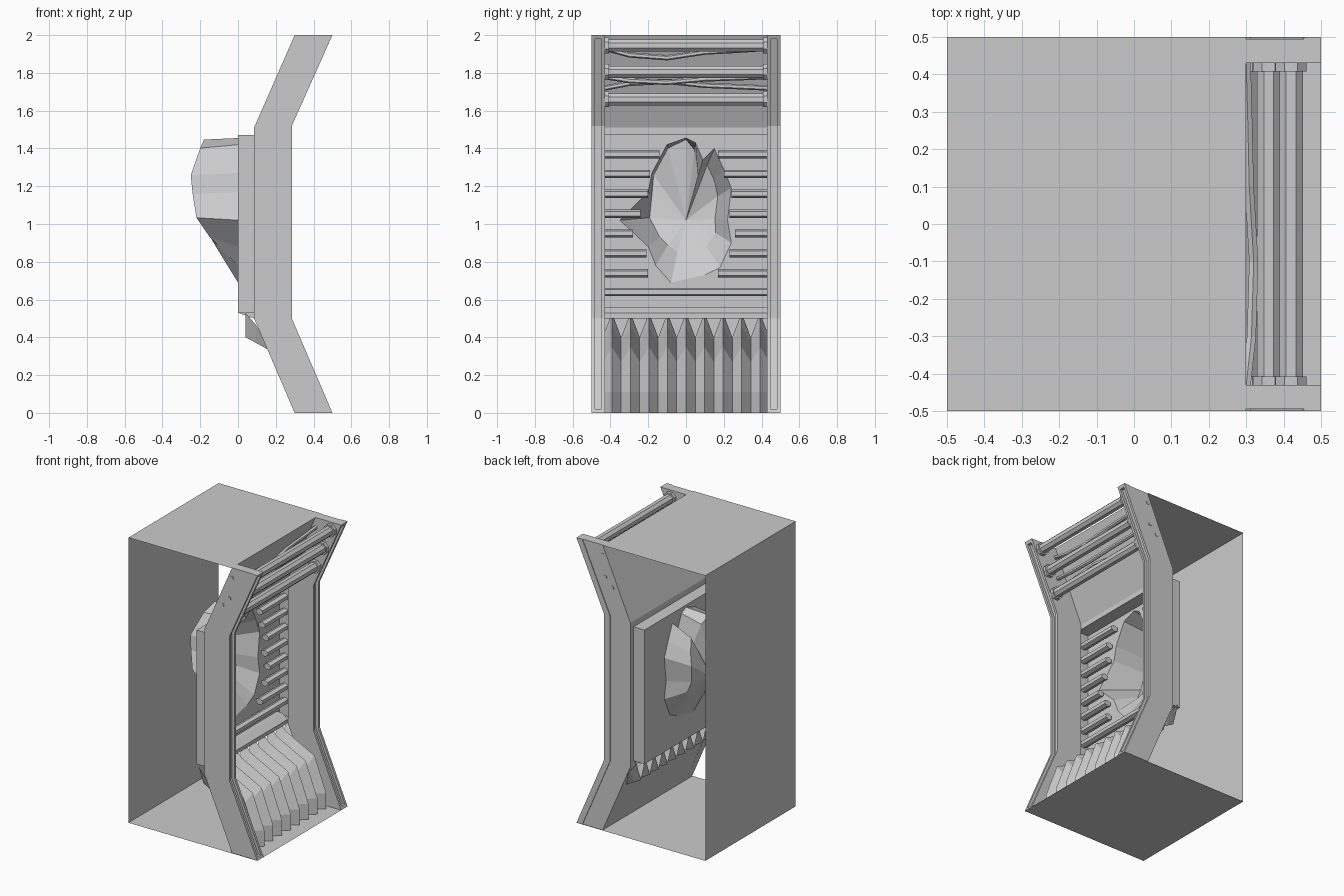
import bpy, bmesh, math
from mathutils import Vector

if "Cube" in bpy.data.objects:
    bpy.data.objects.remove(bpy.data.objects["Cube"])


def make(name, verts, faces):
    me = bpy.data.meshes.new(name)
    me.from_pydata(verts, [], faces)
    bm = bmesh.new()
    bm.from_mesh(me)
    bmesh.ops.recalc_face_normals(bm, faces=bm.faces)
    bm.to_mesh(me)
    bm.free()
    ob = bpy.data.objects.new(name, me)
    bpy.context.collection.objects.link(ob)
    return ob


def prism(name, prof, y0, y1):
    """Extrude a closed x-z profile along y."""
    n = len(prof)
    v = [(x, y, z) for y in (y0, y1) for x, z in prof]
    f = [tuple(range(n)), tuple(range(2 * n - 1, n - 1, -1))]
    f += [(i, (i + 1) % n, n + (i + 1) % n, n + i) for i in range(n)]
    return make(name, v, f)


def sheet(name, prof, y0, y1):
    """Open strip following an x-z profile."""
    n = len(prof)
    v = [(x, y, z) for y in (y0, y1) for x, z in prof]
    return make(name, v, [(i, i + 1, n + i + 1, n + i) for i in range(n - 1)])


def tube(name, pts, r, sides):
    """Tube running roughly along y through the given points."""
    v, f = [], []
    for x, y, z in pts:
        for k in range(sides):
            a = 2 * math.pi * (k + .5) / sides
            v.append((x + r * math.cos(a), y, z + r * math.sin(a)))
    for i in range(len(pts) - 1):
        for k in range(sides):
            a, b = i * sides + k, i * sides + (k + 1) % sides
            f.append((a, b, b + sides, a + sides))
    f += [tuple(range(sides)), tuple(range(len(v) - sides, len(v)))]
    return make(name, v, f)


# Outer cell: back, floor and top sheets
make("back_sheet", [(-.5, -.5, 0), (-.5, .5, 0), (-.5, .5, 2), (-.5, -.5, 2)], [(0, 1, 2, 3)])
make("floor_sheet", [(-.5, -.5, 0), (.5, -.5, 0), (.5, .5, 0), (-.5, .5, 0)], [(0, 1, 2, 3)])
make("top_sheet", [(-.5, -.5, 2), (.3, -.5, 2), (.3, .5, 2), (-.5, .5, 2)], [(0, 1, 2, 3)])

# Side frames: recessed core plus raised rim strips along the front edge
front = [(.5, 0), (.285, .5), (.285, 1.52), (.5, 2)]
back = [(.3, 2), (.085, 1.51), (.085, .5), (.3, 0)]
core = [(x - .02, z) for x, z in front] + back
for s, side in ((1, "left"), (-1, "right")):
    prism(side + "_frame_core", core, s * .43, s * .495)
    for y0, y1 in ((.43, .447), (.483, .5)):
        rim = front + [(x - .045, z) for x, z in reversed(front)]
        prism(side + "_frame_rim", rim, s * y0, s * y1)
    for z0, z1 in ((0, .02), (1.98, 2)):
        x = .5 - .43 * .02
        end = [(.5, 0), (x, .02), (.45, .02), (.45, 0)]
        if z0:
            end = [(a, 2 - b) for a, b in end]
        prism(side + "_frame_end", end, s * .447, s * .483)

# Sloped liner panels above and below the recess
sheet("upper_panel", [(.3, 2), (.085, 1.51), (.085, 1.47)], -.46, .46)
sheet("lower_panel", [(.3, 0), (.155, .34)], -.46, .46)

# Recess walls
sheet("recess_top", [(.09, 1.47), (0, 1.47)], -.46, .46)
sheet("recess_bottom", [(.09, .53), (0, .53)], -.46, .46)
for s in (-1, 1):
    make("recess_side", [(0, s * .46, .53), (.09, s * .46, .53),
                         (.09, s * .46, 1.47), (0, s * .46, 1.47)], [(0, 1, 2, 3)])

# Recess back wall with a torn, pushed-in dent
hole = [(0, 1.455), (.05, 1.43), (.09, 1.34), (.15, 1.4), (.2, 1.29), (.24, 1.19),
        (.22, 1.02), (.24, .9), (.18, .77), (.1, .73), (-.08, .69), (-.16, .78),
        (-.2, .88), (-.35, 1.02), (-.2, 1.17), (-.18, 1.27), (-.1, 1.42)]
scale = [.98, .9, .7, .75, .75, .7, .7, .65, .6, .55, .55, .6, .7, .55, .9, .95, .95]
depth = [.18, .15, .1, .12, .14, .16, .15, .12, .1, .1, .1, .11, .15, .22, .24, .25, .2]
n = len(hole)
bm = bmesh.new()
rim = [bm.verts.new((0, y, z)) for y, z in hole]
box = [bm.verts.new((0, y, z)) for y, z in ((-.46, .53), (.46, .53), (.46, 1.47), (-.46, 1.47))]
edges = [bm.edges.new((l[i], l[(i + 1) % len(l)])) for l in (rim, box) for i in range(len(l))]
bmesh.ops.triangle_fill(bm, edges=edges, use_beauty=True, use_dissolve=False, normal=(1, 0, 0))
mid = [bm.verts.new((-d, y * k, 1.05 + (z - 1.05) * k)) for (y, z), k, d in zip(hole, scale, depth)]
centre = bm.verts.new((-.2, 0, 1.02))
for i in range(n):
    j = (i + 1) % n
    bm.faces.new((rim[i], rim[j], mid[j], mid[i]))
    bm.faces.new((mid[i], mid[j], centre))
me = bpy.data.meshes.new("dented_wall")
bm.to_mesh(me)
bm.free()
bpy.context.collection.objects.link(bpy.data.objects.new("dented_wall", me))

# Horizontal slats, broken off around the dent
slats = [(1.37, -.14, .17), (1.265, -.19, .2), (1.16, -.2, .24), (1.055, -.24, .23), (.95, -.28, .26),
         (.845, -.21, .23), (.74, -.2, .17), (.64, -.14, -.14)]
for z, a, b in slats:
    p = [(.02, z - .012), (.045, z - .022), (.07, z - .012), (.07, z + .012), (.045, z + .022), (.02, z + .012)]
    prism("slat", p, -.455, a)
    prism("slat", p, b, .455)
prism("recess_lip", [(.0, .53), (.085, .5), (.085, .53), (.04, .56), (0, .56)], -.43, .43)

# Zigzag ribbed apron
ridge = [(.04, .53), (.1, .46), (.32, .35), (.41, .11), (.41, 0)]
valley = [(.04, .4), (.09, .373), (.28, .27), (.35, .11), (.35, 0)]
v, f = [], []
for i in range(21):
    v += [(x, (i - 10) * .049, z) for x, z in (valley if i % 2 else ridge)]
for i in range(20):
    for k in range(4):
        a = i * 5 + k
        f.append((a, a + 1, a + 6, a + 5))
make("ribbed_apron", v, f)

# Pipes with end collars across the upper opening
for x, z in ((.42, 1.945), (.36, 1.805), (.3, 1.66)):
    tube("pipe", [(x, -.43, z), (x, .43, z)], .034, 8)
    for s in (-1, 1):
        tube("pipe_collar", [(x, s * .408, z), (x, s * .43, z)], .045, 8)

# Loose cables behind the pipes, ends poking through the frames
for x, z, sag in ((.3, 1.93, -.05), (.28, 1.78, -.03), (.225, 1.72, .035)):
    ys = (-.5, -.43, -.3, -.1, .1, .28, .43, .5)
    ws = (0, 0, .7, 1, .4, .2, 0, 0)
    tube("cable", [(x + .02 * w, y, z + sag * w) for y, w in zip(ys, ws)], .014, 6)
